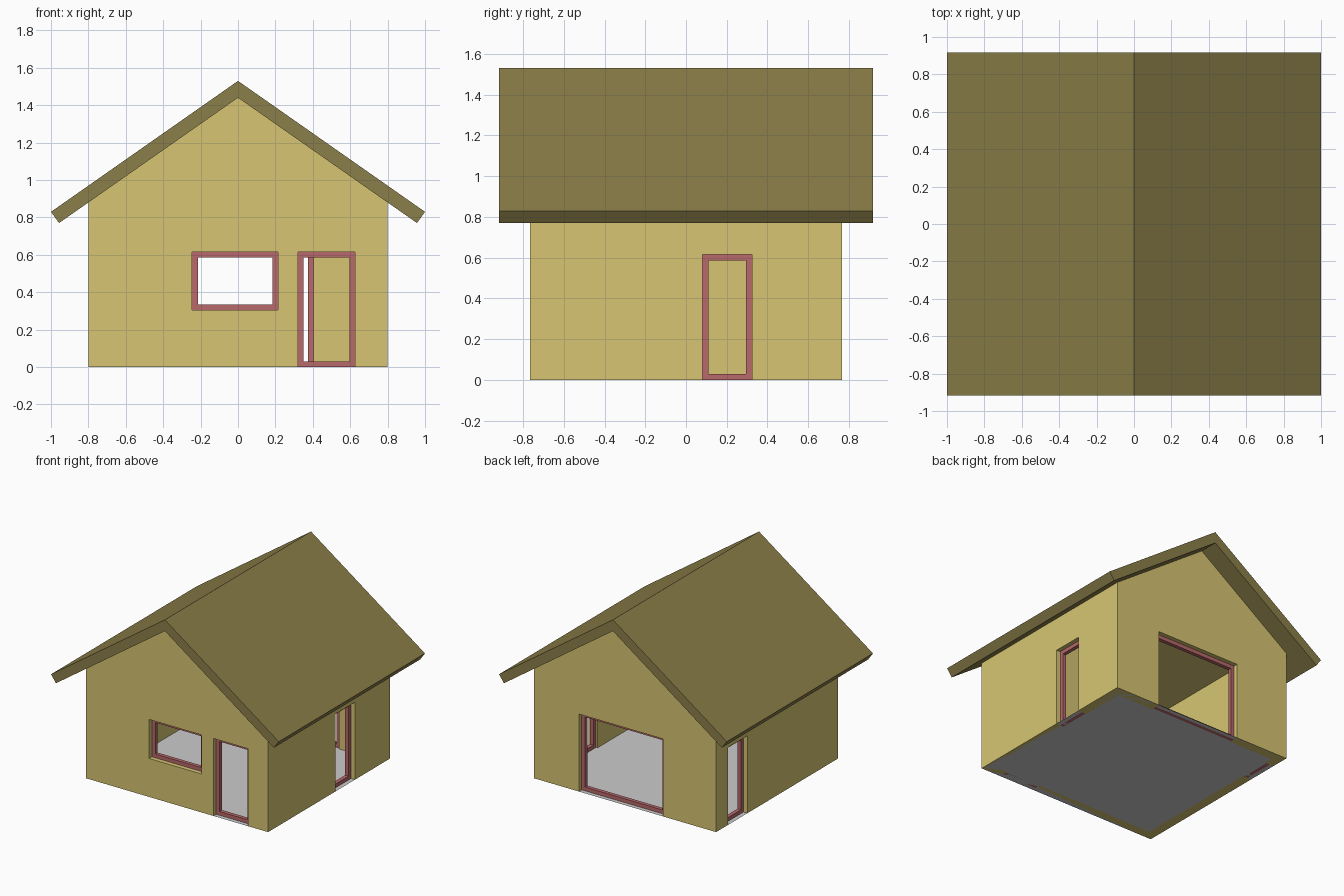
import bpy, bmesh

if "Cube" in bpy.data.objects:
    bpy.data.objects.remove(bpy.data.objects["Cube"])

X, Y, T = 0.8, 0.765, 0.078      # wall half sizes and thickness
F, HEAD = 0.03, 0.615            # frame bar width, head height of openings
RECESS, DEPTH = 0.035, 0.03      # frame position inside the wall


def material(name, rgb):
    m = bpy.data.materials.new(name)
    m.diffuse_color = (*rgb, 1)
    m.use_nodes = True
    m.node_tree.nodes["Principled BSDF"].inputs["Base Color"].default_value = m.diffuse_color
    return m


YELLOW = material("wall_yellow", (0.68, 0.56, 0.17))
OLIVE = material("roof_olive", (0.26, 0.21, 0.067))
RED = material("frame_red", (0.48, 0.14, 0.145))


def finish(name, bm, mat):
    bmesh.ops.recalc_face_normals(bm, faces=bm.faces)
    me = bpy.data.meshes.new(name)
    bm.to_mesh(me)
    bm.free()
    ob = bpy.data.objects.new(name, me)
    bpy.context.collection.objects.link(ob)
    if mat:
        me.materials.append(mat)
    return ob


def prism(name, profile, half, mat):
    """Extrude an (x, z) profile from y = -half to +half."""
    bm = bmesh.new()
    face = bm.faces.new([bm.verts.new((x, -half, z)) for x, z in profile])
    ext = bmesh.ops.extrude_face_region(bm, geom=[face])["geom"]
    bmesh.ops.translate(bm, vec=(0, 2 * half, 0),
                        verts=[v for v in ext if isinstance(v, bmesh.types.BMVert)])
    return finish(name, bm, mat)


def add_box(bm, lo, hi):
    verts = bmesh.ops.create_cube(bm, size=1)["verts"]
    for v in verts:
        v.co = [(a + b) / 2 + c * abs(b - a) for a, b, c in zip(lo, hi, v.co)]


def cut(ob, lo, hi):
    bm = bmesh.new()
    add_box(bm, lo, hi)
    cutter = finish("cutter", bm, None)
    cutter.hide_render = True
    mod = ob.modifiers.new("cut", "BOOLEAN")
    mod.operation, mod.solver, mod.object = "DIFFERENCE", "EXACT", cutter
    bpy.context.view_layer.objects.active = ob
    bpy.ops.object.modifier_apply(modifier=mod.name)
    bpy.data.objects.remove(cutter)


# Gabled wall shell, hollowed right through
walls = prism("walls", [(-X, 0), (X, 0), (X, 0.88), (0, 1.44), (-X, 0.88)], Y, YELLOW)
cut(walls, (-X + T, -Y + T, -1), (X - T, Y - T, 3))


def opening(name, side, a0, a1, z0):
    """Cut a hole in one wall and set a recessed frame in it."""
    axis, sign = side

    def span(a, b, d0, d1, z, w):
        edge = (X if axis == "x" else Y)
        p, q = sorted((sign * (edge - d0), sign * (edge - d1)))
        if axis == "x":
            return (p, a, z), (q, b, w)
        return (a, p, z), (b, q, w)

    cut(walls, *span(a0, a1, -0.1, T + 0.1, z0 if z0 else -0.1, HEAD))
    bm = bmesh.new()
    d = (RECESS, RECESS + DEPTH)
    for a, b, z, w in ((a0, a0 + F, z0, HEAD), (a1 - F, a1, z0, HEAD),
                       (a0 + F, a1 - F, z0, z0 + F), (a0 + F, a1 - F, HEAD - F, HEAD)):
        add_box(bm, *span(a, b, *d, z, w))
    finish(name, bm, RED)


# Window and doors
opening("front_window_frame", ("y", -1), -0.245, 0.215, 0.305)
opening("front_door_frame", ("y", -1), 0.32, 0.625, 0)
opening("back_opening_frame", ("y", 1), -0.335, 0.405, 0)
opening("right_door_frame", ("x", 1), 0.08, 0.325, 0)
opening("left_door_frame", ("x", -1), 0.372, 0.615, 0)

# Roof: chevron profile overhanging every side
half = [(1, 0.83), (0.957, 0.77)]
prism("roof", [(0, 1.53), *half, (0, 1.44), *[(-x, z) for x, z in reversed(half)]],
      0.917, OLIVE)

# Floor sheet over the whole footprint
bm = bmesh.new()
bm.faces.new([bm.verts.new((x, y, 0)) for x, y in ((-X, -Y), (X, -Y), (X, Y), (-X, Y))])
finish("floor", bm, None)
